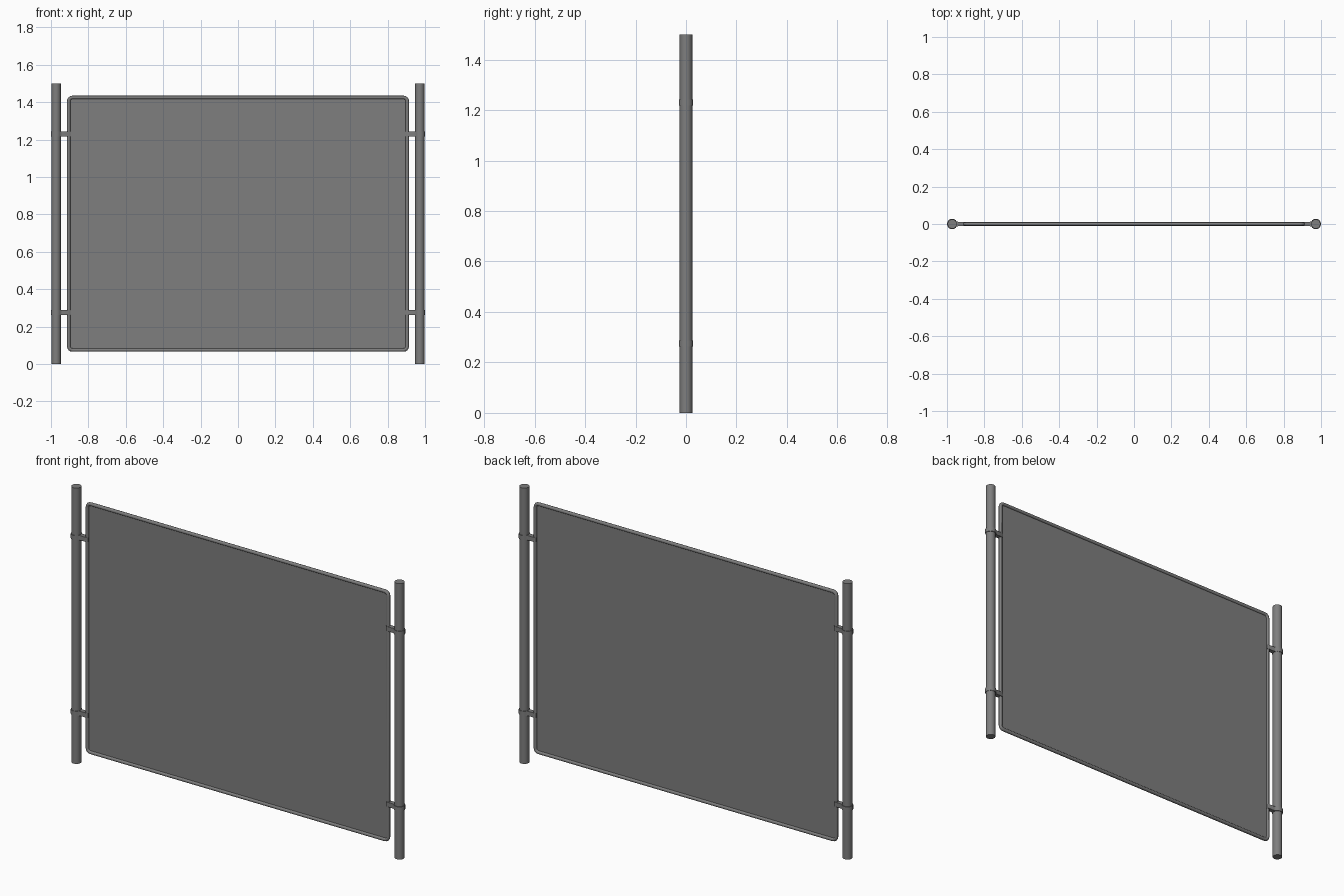
import bpy, bmesh, math
from mathutils import Vector

cube = bpy.data.objects.get("Cube")
if cube:
    bpy.data.objects.remove(cube, do_unlink=True)

HEIGHT = 1.5
POST_X, POST_R = 0.972, 0.025
HALF_W, LOW, HIGH = 0.905, 0.075, 1.425   # frame tube centre line
TUBE_R, CORNER = 0.0095, 0.02
CLAMP_Z, CLAMP_H, CLAMP_R = (0.275, 1.23), 0.025, 0.028


def material(name, grey):
    mat = bpy.data.materials.new(name)
    mat.use_nodes = True
    colour = (grey, grey, grey, 1)
    mat.diffuse_color = colour
    mat.node_tree.nodes["Principled BSDF"].inputs["Base Color"].default_value = colour
    return mat


steel = material("grey steel", 0.21)


def add_object(name, bm, smooth=True):
    mesh = bpy.data.meshes.new(name)
    bmesh.ops.recalc_face_normals(bm, faces=bm.faces)
    bm.to_mesh(mesh)
    bm.free()
    mesh.materials.append(steel)
    obj = bpy.data.objects.new(name, mesh)
    bpy.context.collection.objects.link(obj)
    if smooth:
        bpy.ops.object.select_all(action='DESELECT')
        obj.select_set(True)
        bpy.context.view_layer.objects.active = obj
        bpy.ops.object.shade_smooth_by_angle(angle=math.radians(50))
    return obj


def arc(cx, cy, r, start, end, steps):
    angles = [math.radians(start + (end - start) * i / steps) for i in range(steps + 1)]
    return [(cx + r * math.cos(a), cy + r * math.sin(a)) for a in angles]


# Rounded rectangle shared by the frame tube and the panel
outline = []
for i, (sx, z) in enumerate(((1, HIGH - CORNER), (-1, HIGH - CORNER),
                             (-1, LOW + CORNER), (1, LOW + CORNER))):
    outline += arc(sx * (HALF_W - CORNER), z, CORNER, 90 * i, 90 * i + 90, 4)

# Panel sheet filling the frame
bm = bmesh.new()
sheet = bm.faces.new([bm.verts.new((x, 0, z)) for x, z in outline])
solid = bmesh.ops.extrude_face_region(bm, geom=[sheet])
for v in solid["geom"]:
    if isinstance(v, bmesh.types.BMVert):
        v.co.y += 0.002
bmesh.ops.translate(bm, verts=bm.verts, vec=(0, -0.001, 0))
add_object("panel", bm, smooth=False)

# Frame tube swept around the outline
bm = bmesh.new()
rings, count, sides = [], len(outline), 8
for i, (x, z) in enumerate(outline):
    before, after = Vector(outline[i - 1]), Vector(outline[(i + 1) % count])
    along = (after - before).normalized()
    outward = Vector((along.y, 0, -along.x))
    rings.append([bm.verts.new(Vector((x, 0, z)) + outward * dx + Vector((0, dy, 0)))
                  for dx, dy in arc(0, 0, TUBE_R, 0, 360, sides)[:-1]])
for i in range(count):
    a, b = rings[i], rings[(i + 1) % count]
    for j in range(sides):
        k = (j + 1) % sides
        bm.faces.new((a[j], a[k], b[k], b[j]))
add_object("frame_tube", bm)

# Clamp outline: a band round the post that narrows and grips the frame tube
grip = 0.012
clamp_profile = arc(POST_X, 0, CLAMP_R, -150, 150, 16)
clamp_profile += [(0.94, grip), (0.905, grip), (0.896, 0.008),
                  (0.896, -0.008), (0.905, -grip), (0.94, -grip)]

for side, sx in (("left", 1), ("right", -1)):
    # Upright post
    bm = bmesh.new()
    bmesh.ops.create_cone(bm, cap_ends=True, segments=16, radius1=POST_R,
                          radius2=POST_R, depth=HEIGHT)
    bmesh.ops.translate(bm, verts=bm.verts, vec=(sx * POST_X, 0, HEIGHT / 2))
    add_object(side + "_post", bm)

    # Lower and upper clamps
    for level, z in zip(("lower", "upper"), CLAMP_Z):
        bm = bmesh.new()
        bottom, top = ([bm.verts.new((sx * x, y, z + dz)) for x, y in clamp_profile]
                       for dz in (-CLAMP_H / 2, CLAMP_H / 2))
        bm.faces.new(bottom)
        bm.faces.new(top)
        n = len(bottom)
        for i in range(n):
            j = (i + 1) % n
            bm.faces.new((bottom[i], bottom[j], top[j], top[i]))
        add_object(f"{side}_{level}_clamp", bm)
